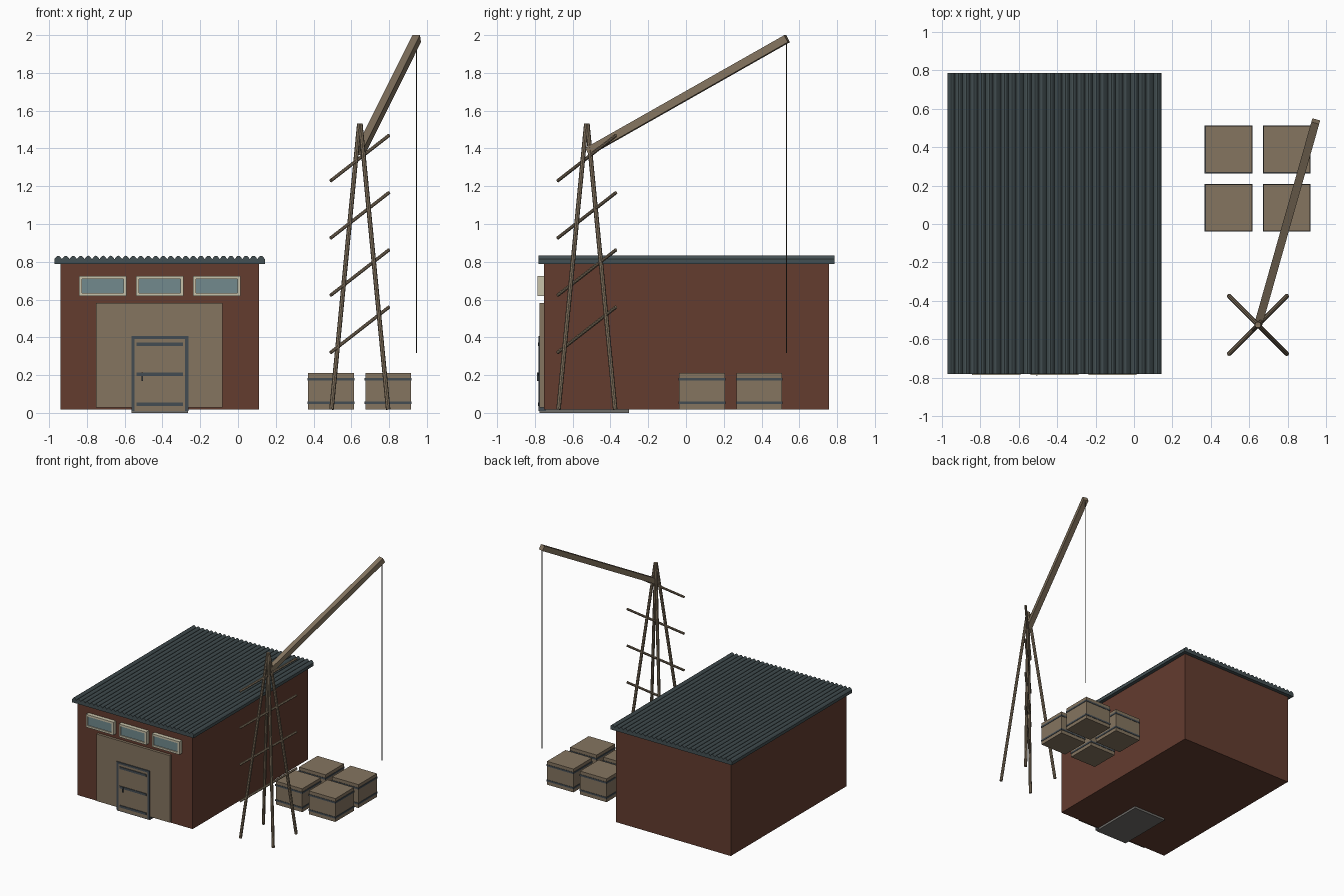
import bpy, bmesh, math
from mathutils import Vector

if "Cube" in bpy.data.objects:
    bpy.data.objects.remove(bpy.data.objects["Cube"])


def material(name, rgb):
    """Flat colour from sRGB 0-255."""
    m = bpy.data.materials.new(name)
    lin = [((c / 255 + 0.055) / 1.055) ** 2.4 for c in rgb]
    m.diffuse_color = (*lin, 1)
    m.use_nodes = True
    m.node_tree.nodes["Principled BSDF"].inputs["Base Color"].default_value = m.diffuse_color
    return m


BRICK = material("brick", (99, 60, 47))
WOOD = material("wood", (133, 117, 96))
ROOF = material("roof_slate", (68, 80, 83))
METAL = material("dark_metal", (68, 76, 82))
FRAME = material("cream_frame", (200, 194, 170))
GLASS = material("glass", (114, 138, 141))
STONE = material("stone", (112, 110, 106))
ROPE = material("rope", (60, 56, 52))


def finish(name, bm, mat):
    bmesh.ops.recalc_face_normals(bm, faces=bm.faces)
    me = bpy.data.meshes.new(name)
    bm.to_mesh(me)
    bm.free()
    me.materials.append(mat)
    ob = bpy.data.objects.new(name, me)
    bpy.context.collection.objects.link(ob)
    return ob


def box(name, x0, x1, y0, y1, z0, z1, mat):
    bm = bmesh.new()
    bmesh.ops.create_cube(bm, size=1)
    for v in bm.verts:
        v.co = ((x0 + x1) / 2 + v.co.x * (x1 - x0),
                (y0 + y1) / 2 + v.co.y * (y1 - y0),
                (z0 + z1) / 2 + v.co.z * (z1 - z0))
    return finish(name, bm, mat)


def rod(name, a, b, r, mat, sides=8):
    """Prism from a to b; four sides gives a square beam of half width r."""
    a, b = Vector(a), Vector(b)
    bm = bmesh.new()
    radius = r * math.sqrt(2) if sides == 4 else r
    bmesh.ops.create_cone(bm, cap_ends=True, segments=sides, radius1=radius,
                          radius2=radius, depth=(b - a).length)
    if sides == 4 and abs(min(v.co.x for v in bm.verts) + radius) < 1e-4:
        for v in bm.verts:  # turn the square flat to its axes
            x, y = v.co.x, v.co.y
            v.co.x, v.co.y = (x - y) / math.sqrt(2), (x + y) / math.sqrt(2)
    ob = finish(name, bm, mat)
    ob.location = (a + b) / 2
    ob.rotation_mode = 'QUATERNION'
    ob.rotation_quaternion = (b - a).to_track_quat('Z', 'Y')
    return ob


# Brick shed and stone threshold
box("shed_walls", -0.94, 0.112, -0.753, 0.757, 0.018, 0.80, BRICK)
box("threshold_slab", -0.565, -0.265, -0.775, -0.303, 0.0, 0.019, STONE)

# Corrugated roof: one wavy profile pulled along y
RIBS, STEPS = 28, 6
X0, X1, Y0, Y1 = -0.972, 0.142, -0.782, 0.787
profile = [(X1, 0.789), (X0, 0.789)]
for i in range(RIBS * STEPS + 1):
    t = i / (RIBS * STEPS)
    z = 0.814 + 0.018 * abs(math.sin(math.pi * RIBS * t))
    profile.append((X0 + (X1 - X0) * t, z))
bm = bmesh.new()
face = bm.faces.new([bm.verts.new((x, Y0, z)) for x, z in profile])
res = bmesh.ops.extrude_face_region(bm, geom=[face])
bmesh.ops.translate(bm, vec=(0, Y1 - Y0, 0),
                    verts=[g for g in res["geom"] if isinstance(g, bmesh.types.BMVert)])
finish("corrugated_roof", bm, ROOF)

# Front panel, door frame and door
box("front_panel", -0.753, -0.082, -0.775, -0.74, 0.028, 0.582, WOOD)
for n, x in (("left", -0.565), ("right", -0.28)):
    box("door_post_" + n, x, x + 0.018, -0.782, -0.74, 0.01, 0.408, METAL)
box("door_lintel", -0.547, -0.28, -0.782, -0.74, 0.392, 0.408, METAL)
box("door_leaf", -0.547, -0.28, -0.778, -0.74, 0.01, 0.392, WOOD)
for i, z in enumerate((0.045, 0.204, 0.363)):
    box(f"door_strap_{i + 1}", -0.537, -0.292, -0.783, -0.77, z - 0.009, z + 0.009, METAL)
box("door_handle", -0.51, -0.502, -0.788, -0.77, 0.168, 0.215, METAL)

# Three windows: four frame bars around a pane
for i in range(3):
    a = -0.842 + 0.302 * i
    b, c, d, w = a + 0.252, 0.619, 0.726, 0.016
    n = f"window_{i + 1}"
    box(n + "_sill", a, b, -0.786, -0.74, c, c + w, FRAME)
    box(n + "_head", a, b, -0.786, -0.74, d - w, d, FRAME)
    box(n + "_left_bar", a, a + w, -0.786, -0.74, c + w, d - w, FRAME)
    box(n + "_right_bar", b - w, b, -0.786, -0.74, c + w, d - w, FRAME)
    box(n + "_pane", a + w, b - w, -0.778, -0.74, c + w, d - w, GLASS)

# Crates with two metal bands each
S = 0.121
for i, cx in enumerate((0.492, 0.795)):
    for j, cy in enumerate((0.085, 0.388)):
        n = f"crate_{2 * i + j + 1}"
        box(n, cx - S, cx + S, cy - S, cy + S, 0.018, 0.211, WOOD)
        for k, z in enumerate((0.053, 0.178)):
            e = S + 0.003
            box(f"{n}_band_{k + 1}", cx - e, cx + e, cy - e, cy + e, z - 0.007, z + 0.007, METAL)

# Crane mast: four leaning legs and diagonal rungs
MX, MY = 0.645, -0.525
for i, (sx, sy) in enumerate(((-1, -1), (1, -1), (1, 1), (-1, 1))):
    rod(f"mast_leg_{i + 1}", (MX + sx * 0.15, MY + sy * 0.15, 0.018),
        (MX + sx * 0.003, MY + sy * 0.003, 1.53), 0.012, WOOD)
for i in range(4):
    z = 0.32 + 0.303 * i
    rod(f"mast_rung_{i + 1}", (MX - 0.154, MY - 0.154, z),
        (MX + 0.154, MY + 0.154, z + 0.24), 0.0095, WOOD)

# Jib and hanging rope
rod("jib", (0.648, -0.518, 1.384), (0.946, 0.535, 1.981), 0.021, WOOD, 4)
rod("hoist_rope", (0.945, 0.532, 0.318), (0.945, 0.532, 1.97), 0.003, ROPE, 6)
